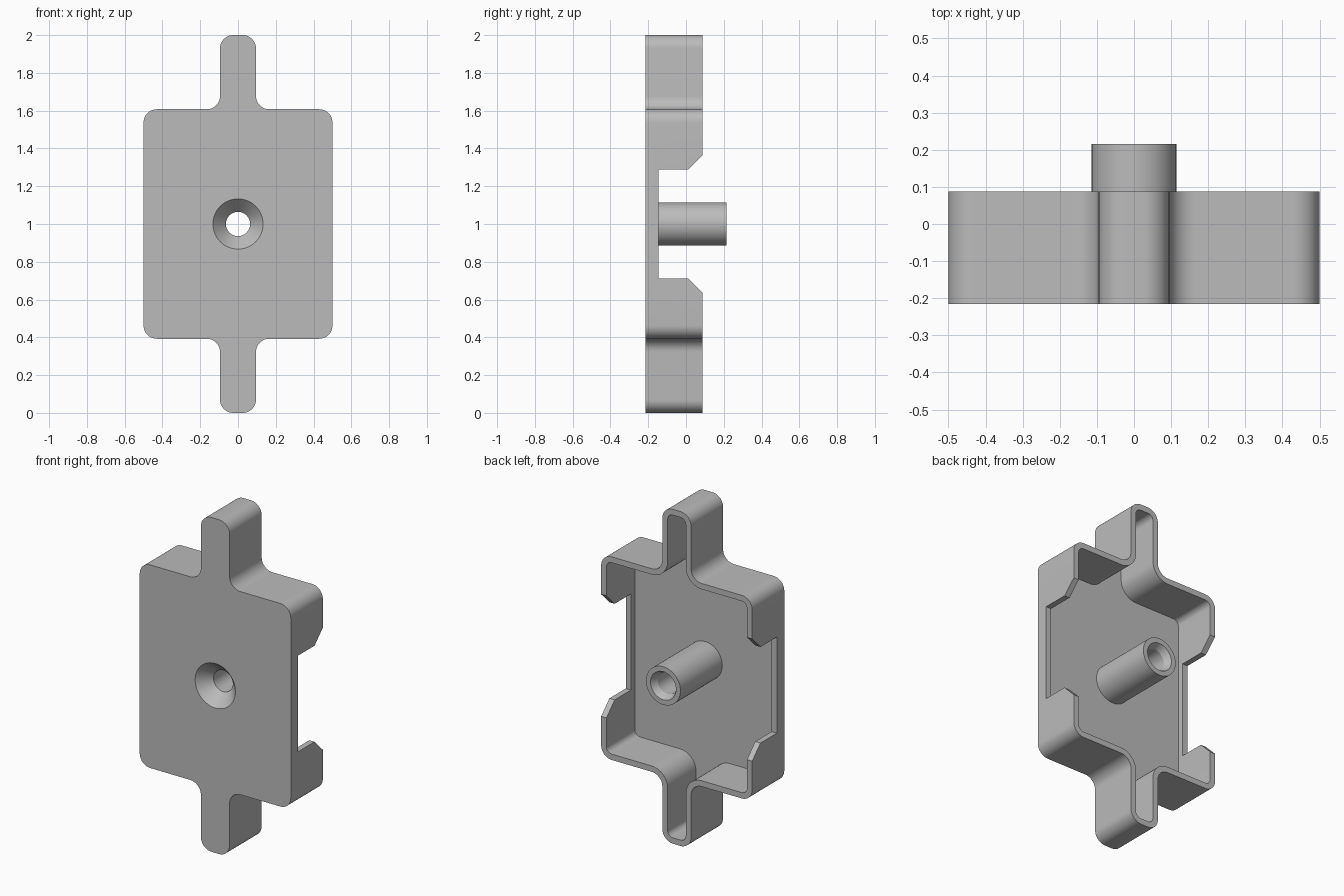
import bpy, bmesh
from math import pi
from mathutils import Vector, Matrix

old = bpy.data.objects.get("Cube")
if old:
    bpy.data.objects.remove(old, do_unlink=True)

grey = bpy.data.materials.new("plain grey")
grey.use_nodes = True
COLOUR = (0.5, 0.5, 0.5, 1)
grey.diffuse_color = COLOUR
grey.node_tree.nodes["Principled BSDF"].inputs["Base Color"].default_value = COLOUR

FRONT, FLOOR, RIM, TIP = -0.215, -0.18, 0.088, 0.215
WALL = 0.035
CENTRE = Vector((0, 0, 1))


def finish(name, bm):
    bmesh.ops.remove_doubles(bm, verts=bm.verts, dist=1e-5)
    bmesh.ops.recalc_face_normals(bm, faces=bm.faces)
    bmesh.ops.translate(bm, verts=bm.verts, vec=CENTRE)
    mesh = bpy.data.meshes.new(name)
    bm.to_mesh(mesh)
    bm.free()
    mesh.materials.append(grey)
    obj = bpy.data.objects.new(name, mesh)
    bpy.context.collection.objects.link(obj)
    return obj


def prism(name, points, depth):
    """Extrude a closed 3D profile by the depth vector."""
    bm = bmesh.new()
    face = bm.faces.new([bm.verts.new(p) for p in points])
    out = bmesh.ops.extrude_face_region(bm, geom=[face], use_keep_orig=True)
    verts = [v for v in out["geom"] if isinstance(v, bmesh.types.BMVert)]
    bmesh.ops.translate(bm, verts=verts, vec=depth)
    return finish(name, bm)


def lathe(name, profile):
    """Spin (radius, y) points around the y axis."""
    bm = bmesh.new()
    vs = [bm.verts.new((r, y, 0)) for r, y in profile]
    es = [bm.edges.new(pair) for pair in zip(vs, vs[1:])]
    bmesh.ops.spin(bm, geom=vs + es, cent=(0, 0, 0), axis=(0, 1, 0),
                   angle=2 * pi, steps=64)
    return finish(name, bm)


def outline(inset, y, steps=10):
    """Rounded plate with a tab above and below, shrunk by inset."""
    w, h, tab, top = (v - inset for v in (0.5, 0.6075, 0.095, 1.0))
    half = [(w, h), (tab, h), (tab, top), (-tab, top), (-tab, h), (-w, h)]
    corners = [Vector(p) for p in half + [(-a, -b) for a, b in half]]
    points = []
    for i, c in enumerate(corners):
        before = (corners[i - 1] - c).normalized()
        after = (corners[(i + 1) % len(corners)] - c).normalized()
        convex = after.cross(before) > 0
        r = 0.07 - inset if convex else 0.07 + inset
        centre = c + (before + after) * r
        turn = pi / 2 if convex else -pi / 2
        for k in range(steps + 1):
            p = centre + Matrix.Rotation(turn * k / steps, 2) @ (-after * r)
            points.append((p.x, y, p.y))
    return points


def cut(target, cutter):
    cutter.hide_render = True
    mod = target.modifiers.new("cut", "BOOLEAN")
    mod.operation, mod.solver, mod.object = "DIFFERENCE", "EXACT", cutter
    bpy.context.view_layer.objects.active = target
    bpy.ops.object.modifier_apply(modifier=mod.name)
    bpy.data.objects.remove(cutter, do_unlink=True)


# Hollow shell, open at the back
shell = prism("shell", outline(0, FRONT), (0, RIM - FRONT, 0))
cut(shell, prism("cavity_cutter", outline(WALL, FLOOR), (0, 0.5, 0)))

# Chamfered notch through both side walls
upper = [(-0.145, 0.2875), (0.01, 0.2875), (RIM, 0.3655), (0.3, 0.3655)]
notch = upper + [(y, -z) for y, z in reversed(upper)]
cut(shell, prism("notch_cutter", [(-0.6, y, z) for y, z in notch], (1.2, 0, 0)))

# Countersunk screw hole in the front
SINK, SINK_END, BORE = 0.133, -0.14, 0.064
slope = (SINK - BORE) / (SINK_END - FRONT)
cut(shell, lathe("countersink_cutter", [
    (0, FRONT - 0.05), (SINK + slope * 0.05, FRONT - 0.05),
    (BORE, SINK_END), (0, SINK_END)]))

# Hollow centre post with a chamfered mouth
post = lathe("centre_post", [
    (SINK - slope * (FLOOR - FRONT), FLOOR), (0.114, FLOOR), (0.114, TIP),
    (0.084, TIP), (BORE, TIP - 0.04), (BORE, SINK_END),
    (SINK - slope * (FLOOR - FRONT), FLOOR)])

# Smooth rounded surfaces, crisp edges
bpy.ops.object.select_all(action="DESELECT")
for obj in (shell, post):
    obj.select_set(True)
bpy.context.view_layer.objects.active = shell
bpy.ops.object.shade_smooth_by_angle(angle=pi / 7)
